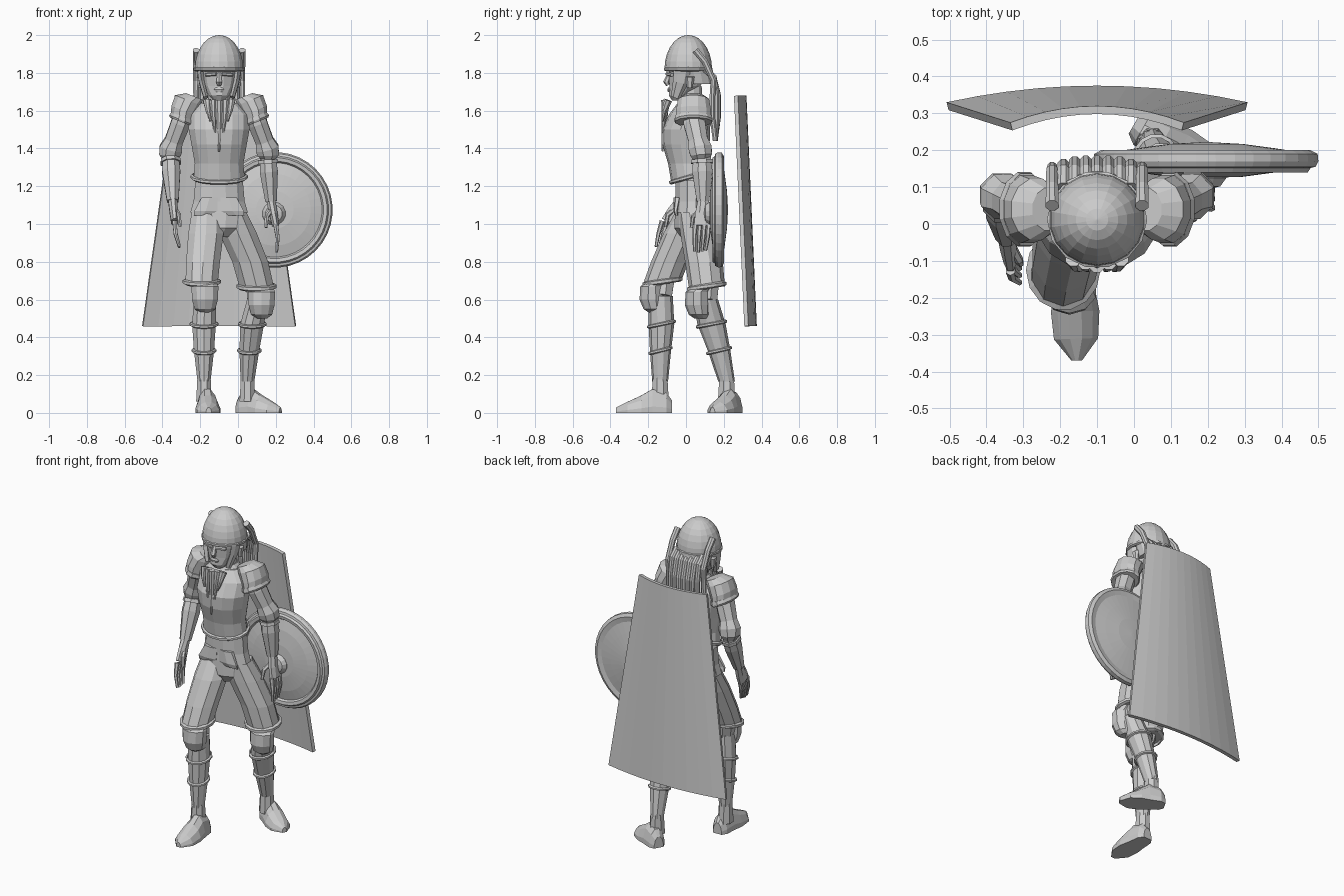
import bpy
import bmesh
from math import cos, sin, pi
from mathutils import Vector

cube = bpy.data.objects.get("Cube")
if cube:
    bpy.data.objects.remove(cube)

MIDDLE = -0.1  # the body stands off centre

clay = bpy.data.materials.new("plain_grey")
clay.use_nodes = True
GREY = (0.6, 0.6, 0.6, 1)
clay.diffuse_color = GREY
clay.node_tree.nodes["Principled BSDF"].inputs["Base Color"].default_value = GREY


def finish(name, bm):
    bmesh.ops.recalc_face_normals(bm, faces=bm.faces)
    mesh = bpy.data.meshes.new(name)
    bm.to_mesh(mesh)
    bm.free()
    mesh.materials.append(clay)
    obj = bpy.data.objects.new(name, mesh)
    bpy.context.collection.objects.link(obj)
    return obj


def sweep(name, stations, sides=10, axis=None, side=(1, 0, 0), floor=None):
    """Skin elliptical rings (x, y, z, half width, half depth) along a path."""
    bm = bmesh.new()
    rings = []
    last = len(stations) - 1
    for i, (x, y, z, wide, deep) in enumerate(stations):
        before, after = stations[max(i - 1, 0)], stations[min(i + 1, last)]
        along = Vector(axis or [b - a for a, b in zip(before[:3], after[:3])]).normalized()
        u = Vector(side)
        u = (u - along * u.dot(along)).normalized()
        v = along.cross(u)
        ring = []
        for k in range(sides):
            a = 2 * pi * (k + 0.5) / sides
            p = Vector((x, y, z)) + u * cos(a) * wide + v * sin(a) * deep
            if floor is not None:
                p.z = max(p.z, floor)
            ring.append(bm.verts.new(p))
        rings.append(ring)
    for low, high in zip(rings, rings[1:]):
        for k in range(sides):
            j = (k + 1) % sides
            bm.faces.new((low[k], low[j], high[j], high[k]))
    bm.faces.new(rings[0])
    bm.faces.new(rings[-1])
    return finish(name, bm)


def stack(name, rows, sides=12, x=MIDDLE):
    """Level rings (y, z, half width, half depth) around one upright line."""
    return sweep(name, [(x, *row) for row in rows], sides, axis=(0, 0, 1))


def tube(name, path, radius, tip, sides=8):
    """Round strand that narrows from radius to tip."""
    n = len(path) - 1
    radii = [radius + (tip - radius) * i / n for i in range(n + 1)]
    return sweep(name, [(*p, r, r) for p, r in zip(path, radii)], sides)


def band(name, x, y, z, wide, deep, dip=0.0, thick=0.01):
    """Raised strap around a limb, dipping at the front."""
    bm = bmesh.new()
    rows = []
    for out, dz in ((0, -thick), (thick, -thick / 2), (thick, thick / 2), (0, thick)):
        row = []
        for k in range(14):
            a = 2 * pi * k / 14
            row.append(bm.verts.new((x + cos(a) * (wide + out), y + sin(a) * (deep + out),
                                     z + dz + dip * sin(a))))
        rows.append(row)
    for low, high in zip(rows, rows[1:] + rows[:1]):
        for k in range(14):
            j = (k + 1) % 14
            bm.faces.new((low[k], low[j], high[j], high[k]))
    return finish(name, bm)


# Torso, belt and flared skirt
stack("breastplate", [(.02, 1.23, .14, .1), (.01, 1.32, .132, .105), (0, 1.42, .15, .125),
                      (0, 1.5, .165, .128), (.02, 1.58, .165, .11), (.03, 1.64, .1, .075)], 14)
stack("neck", [(.03, 1.58, .065, .065), (.025, 1.73, .055, .06)])
stack("collar", [(.03, 1.61, .1, .085), (.03, 1.64, .085, .075), (.03, 1.66, .065, .065)])
band("breastplate_hem", MIDDLE, .02, 1.25, .14, .1, dip=.03, thick=.012)
stack("skirt", [(.03, 1.06, .158, .092), (.03, 1.12, .14, .088), (.03, 1.25, .128, .088)])
for s in (-1, 1):
    sweep("skirt_flap", [(MIDDLE + s * .05, -.045, 1.14, .05, .02),
                         (MIDDLE + s * .07, -.055, 1.07, .07, .012),
                         (MIDDLE + s * .09, -.05, 1.045, .05, .008)], 6, axis=(0, 0, 1))
stack("pelvis", [(.03, .93, .06, .06), (.03, .98, .13, .095), (.03, 1.08, .145, .09)])

# Head with an open helmet
stack("head", [(-.045, 1.655, .03, .03), (-.035, 1.68, .055, .058), (-.005, 1.73, .085, .085),
               (.005, 1.79, .098, .1), (.01, 1.85, .1, .1)], 12)
dome = [(.012, 1.82 + .18 * sin(a), .128 * cos(a) + .002, .124 * cos(a) + .002)
        for a in [pi / 2 * i / 7 for i in range(8)]]
stack("helmet_dome", dome, 18)
band("helmet_rim", MIDDLE, .012, 1.82, .124, .12, thick=.012)
stack("helmet_neck_guard", [(.07, 1.74, .1, .085), (.055, 1.82, .115, .085)], 14)
sweep("nose", [(MIDDLE, -.085, 1.8, .01, .012), (MIDDLE, -.105, 1.75, .018, .016),
               (MIDDLE, -.095, 1.735, .012, .01)], 6)
stack("mouth", [(-.085, 1.7, .022, .012), (-.088, 1.712, .03, .012), (-.085, 1.722, .02, .01)], 8)
for s in (-1, 1):
    sweep("cheek_guard", [(MIDDLE + s * .102, -.02, 1.82, .018, .045),
                          (MIDDLE + s * .092, -.03, 1.75, .016, .04),
                          (MIDDLE + s * .07, -.055, 1.67, .014, .025)], 6)
    sweep("brow", [(MIDDLE + s * .015, -.1, 1.795, .01, .01),
                   (MIDDLE + s * .07, -.075, 1.79, .01, .01)], 6, side=(0, 1, 0))
    sweep("ear", [(MIDDLE + s * .1, .02, 1.72, .012, .015),
                  (MIDDLE + s * .105, .02, 1.78, .016, .025)], 6)

# Beard strands, longest in the middle
for i in range(-2, 3):
    x = MIDDLE + i * .032
    drop = (.27, .17, .11)[abs(i)]
    tube("beard_strand", [(x, -.11 + .008 * abs(i), 1.655),
                          (x * .9 + MIDDLE * .1, -.115, 1.655 - drop * .5),
                          (x * .7 + MIDDLE * .3, -.125, 1.655 - drop)], .023, .006)

# Long strands falling behind the helmet
for i in range(9):
    t = i / 4 - 1
    x = MIDDLE + t * .122
    back = -.03 * t ** 4
    if abs(t) == 1:
        top = [(x, .05, 1.92), (x, .1, 1.86), (x, .145, 1.76)]
    else:
        top = [(x, .1, 1.82), (x, .145, 1.78)]
    tube("hair_strand", top + [(x, .17 + back, 1.68), (x, .17 + back, 1.56), (x, .155, 1.44)],
         .019, .014)

# Shoulders and upper arms, mirrored about the body
for s, label in ((-1, "right"), (1, "left")):
    def out(d):
        return MIDDLE + s * d
    sweep(label + "_pauldron", [(out(.13), .04, 1.675, .05, .06), (out(.165), .04, 1.655, .075, .085),
                                (out(.19), .04, 1.6, .07, .095), (out(.2), .04, 1.545, .062, .098)],
          12, axis=(-s * .4, 0, 1))
    sweep(label + "_pauldron_edge", [(out(.192), .04, 1.57, .066, .1), (out(.198), .04, 1.55, .074, .104),
                                     (out(.201), .04, 1.54, .066, .1)], 12, axis=(-s * .4, 0, 1))
    sweep(label + "_upper_arm", [(out(.17), .04, 1.62, .055, .06), (out(.205), .045, 1.53, .055, .062),
                                 (out(.24), .065, 1.44, .052, .055), (out(.255), .075, 1.4, .066, .066),
                                 (out(.26), .08, 1.365, .062, .062), (out(.258), .08, 1.34, .04, .045)], 8)


def forearm_and_hand(label, elbow, wrist, knuckle, tip, s):
    elbow, wrist, knuckle, tip = map(Vector, (elbow, wrist, knuckle, tip))
    belly = elbow.lerp(wrist, .35)
    sweep(label + "_forearm", [(*elbow, .045, .05), (*belly, .052, .058), (*wrist, .033, .036)], 8)
    sweep(label + "_bracer_edge", [(*elbow.lerp(wrist, .08), .055, .06),
                                   (*elbow.lerp(wrist, .16), .058, .064)], 8)
    sweep(label + "_palm", [(*wrist, .026, .03), (*wrist.lerp(knuckle, .5), .024, .042),
                            (*knuckle, .02, .046)], 8)
    for i in range(4):
        across = Vector((0, .024 * (i - 1.5), .006 * abs(i - 1)))
        bend = knuckle.lerp(tip, .5) + Vector((s * .008, 0, 0))
        tube(label + "_finger", [knuckle + across, bend + across, tip + across * .8], .014, .008, 6)
    start = wrist.lerp(knuckle, .3)
    tube(label + "_thumb", [start, start + Vector((-s * .03, -.05, -.04)),
                            start + Vector((-s * .035, -.06, -.1))], .016, .009, 6)


forearm_and_hand("right", (-.358, .075, 1.36), (-.345, -.03, 1.12), (-.335, -.09, 1.01), (-.31, -.13, .875), -1)
forearm_and_hand("left", (.157, .085, 1.36), (.175, .09, 1.12), (.2, .085, .99), (.205, .075, .85), 1)

# Legs: trousers, knee plate, banded greave, shoe
def leg(label, trouser, knee, shin, heel, toe):
    sweep(label + "_trouser", trouser, 10, axis=(0, 0, 1))
    x, y, z, wide, deep = trouser[-1]
    band(label + "_trouser_hem", x, y, z, wide - .004, deep - .004, dip=.015, thick=.015)
    sweep(label + "_thigh_core", [(x, y, z + .02, .06, .07), shin[0]], 8)
    kx, ky, kz = knee
    sweep(label + "_knee_plate", [(kx, ky + .03, kz + .08, .06, .05), (kx, ky, kz + .05, .075, .062),
                                  (kx, ky, kz - .02, .072, .066), (kx, ky + .01, kz - .07, .058, .055),
                                  (kx, ky + .02, kz - .09, .03, .035)], 10, axis=(0, 0, 1))
    sweep(label + "_greave", shin, 10, axis=(0, 0, 1))
    for x, y, z, wide, deep in shin[1:3]:
        band(label + "_greave_band", x, y, z, wide, deep, dip=.015)
    ax, ay, az, wide, deep = shin[-1]
    sweep(label + "_ankle", [(ax, ay, az + .02, .038, .042), (ax, ay, .06, .045, .05)], 8, axis=(0, 0, 1))
    heel, toe = Vector(heel), Vector(toe)
    across = (toe - heel).normalized().cross(Vector((0, 0, 1)))
    shape = [(0, .03, .07), (.1, .05, .11), (.35, .058, .13), (.55, .068, .095),
             (.8, .062, .06), (1, .015, .03)]
    sweep(label + "_shoe", [(*heel.lerp(toe, t), w, h) for t, w, h in shape],
          12, axis=(toe - heel), side=across, floor=0)


leg("right",
    [(-.165, .03, 1.06, .085, .088), (-.17, -.02, .95, .098, .1), (-.185, -.085, .8, .094, .1),
     (-.192, -.125, .695, .09, .098)],
    (-.175, -.18, .62),
    [(-.175, -.135, .62, .06, .065), (-.18, -.13, .47, .066, .068), (-.18, -.135, .33, .056, .056),
     (-.18, -.137, .165, .036, .042)],
    (-.165, -.075, 0), (-.155, -.37, 0))
leg("left",
    [(-.035, .045, 1.06, .085, .088), (0, .07, .95, .105, .1), (.065, .095, .8, .1, .1),
     (.098, .11, .67, .096, .096)],
    (.125, .06, .59),
    [(.105, .105, .6, .06, .065), (.075, .135, .47, .066, .075), (.06, .175, .33, .055, .06),
     (.05, .215, .165, .038, .044)],
    (-.0, .27, 0), (.225, .14, 0))

# Round shield with a rolled rim, carried at the left hand
SHIELD = [(-.045, .01), (-.042, .1), (-.03, .19), (-.015, .25), (-.027, .258), (-.03, .277),
          (-.018, .285), (-.015, .298), (0, .306), (.02, .304), (.03, .285), (.025, .255),
          (.035, .19), (.047, .1), (.052, .01)]
sweep("round_shield", [(.195, .17 + d, 1.075, r, r) for d, r in SHIELD], 36, axis=(0, 1, 0))
BOSS = [(-.075, .015), (-.068, .045), (-.045, .062), (-.03, .062)]
sweep("shield_boss", [(.19, .17 + d, 1.055, r, r) for d, r in BOSS], 14, axis=(0, 1, 0))

# Stiff curved cape standing off the back
bm = bmesh.new()
columns = []
for i in range(11):
    s = i / 5 - 1
    arc = .045 * (1 - s * s)
    columns.append([bm.verts.new((MIDDLE + s * .235, .28 + arc - .005, 1.68)),
                    bm.verts.new((MIDDLE + s * .408, .33 + arc, .46))])
for a, b in zip(columns, columns[1:]):
    bm.faces.new((a[0], b[0], b[1], a[1]))
cape = finish("cape", bm)
thickness = cape.modifiers.new("thickness", "SOLIDIFY")
thickness.thickness = .022
back_is_out = cape.data.polygons[5].normal.y > 0
thickness.offset = -1 if back_is_out else 1
